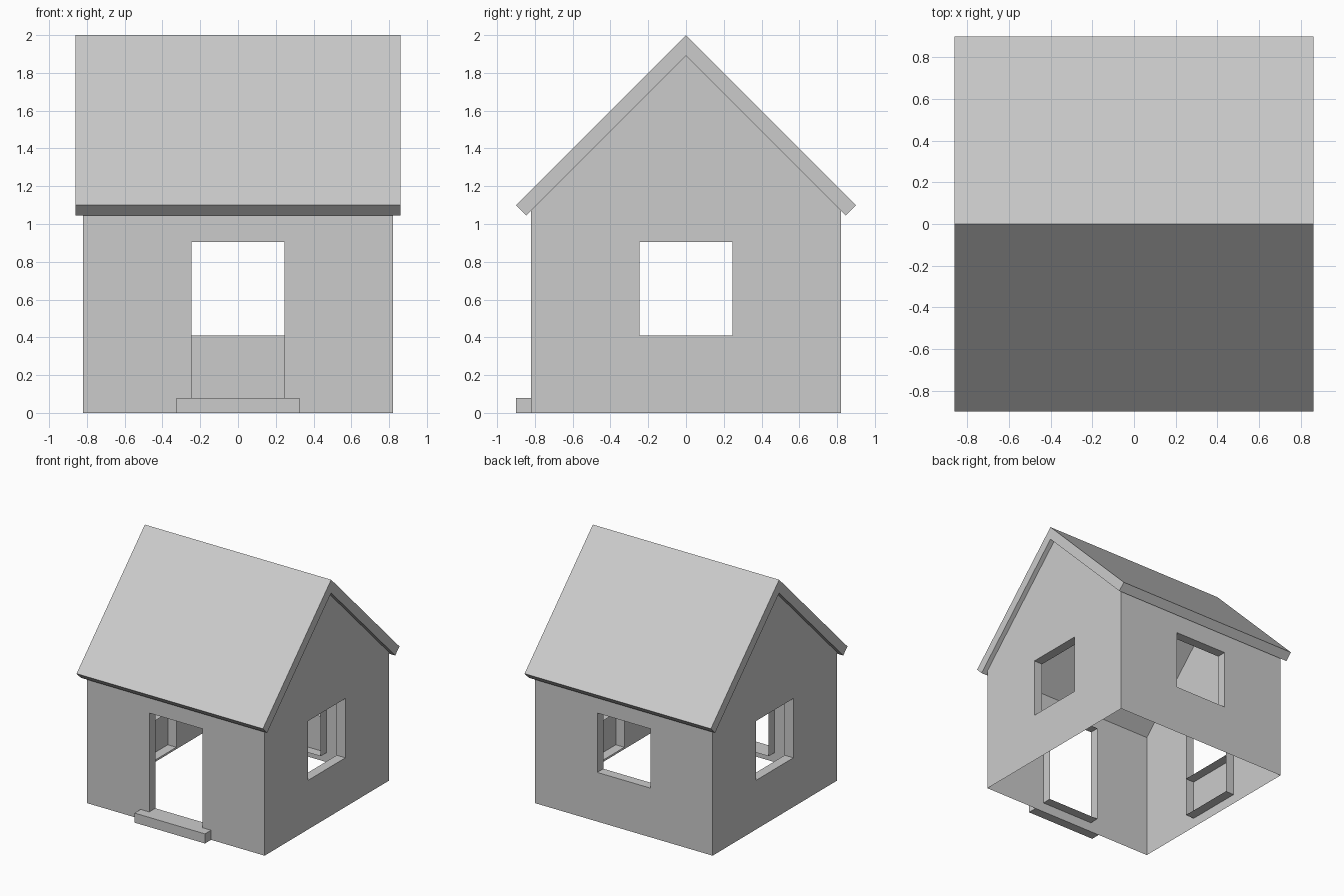
import bpy
from math import pi
from mathutils import Matrix

if "Cube" in bpy.data.objects:
    bpy.data.objects.remove(bpy.data.objects["Cube"])

W = 0.82                  # half width of the square house
O = 0.245                 # half width of every opening
DEPTH = 0.08              # how far the linings reach inward
LOW, SILL, HEAD = 0.08, 0.41, 0.905
EAVE, PEAK = 1.07, 1.89


def make(name, verts, faces, angle=0.0):
    mesh = bpy.data.meshes.new(name)
    mesh.from_pydata(verts, [], faces)
    mesh.transform(Matrix.Rotation(angle, 4, 'Z'))
    mesh.update()
    obj = bpy.data.objects.new(name, mesh)
    bpy.context.collection.objects.link(obj)
    return obj


def sheet(name, polygons, angle):
    verts, faces = [], []
    for poly in polygons:
        faces.append(range(len(verts), len(verts) + len(poly)))
        verts += poly
    return make(name, verts, faces, angle)


# A single-sheet wall with an opening and a lining turned inward
def wall(side, angle, gable, door=False):
    def top(u):
        return PEAK - abs(u) if gable else EAVE

    bottom = LOW if door else SILL
    head = [(O, top(O)), (-O, top(O))]
    if gable:
        head.insert(1, (0, PEAK))
    panels = [
        [(-W, 0), (-O, 0), (-O, top(O)), (-W, EAVE)],
        [(O, 0), (W, 0), (W, EAVE), (O, top(O))],
        [(-O, 0), (O, 0), (O, bottom), (-O, bottom)],
        [(-O, HEAD), (O, HEAD)] + head,
    ]
    sheet(side + "_wall", [[(u, -W, z) for u, z in p] for p in panels], angle)

    # Jambs, head and low sill; windows get a second, raised sill
    ring = [(-O, LOW), (O, LOW), (O, HEAD), (-O, HEAD)]
    strips = list(zip(ring, ring[1:] + ring[:1]))
    if not door:
        strips.append(((-O, SILL), (O, SILL)))
    lining = [[(a[0], -W, a[1]), (b[0], -W, b[1]),
               (b[0], DEPTH - W, b[1]), (a[0], DEPTH - W, a[1])]
              for a, b in strips]
    sheet(side + ("_door_lining" if door else "_window_lining"), lining, angle)


wall("front", 0, gable=False, door=True)
wall("right", pi / 2, gable=True)
wall("back", pi, gable=False)
wall("left", -pi / 2, gable=True)

# Roof: a folded slab extruded along x
profile = [(0, 2), (-0.9, 1.1), (-0.845, 1.045), (0, PEAK), (0.845, 1.045), (0.9, 1.1)]
n = len(profile)
verts = [(x, y, z) for x in (-0.86, 0.86) for y, z in profile]
faces = [(i, i + n, (i + 1) % n + n, (i + 1) % n) for i in range(n)]
faces += [(0, 1, 2, 3), (0, 3, 4, 5)]
faces += [(9, 8, 7, 6), (11, 10, 9, 6)]
roof = make("roof", verts, faces)

# Door step, open where it meets the wall
verts = [(x, y, z) for z in (0, LOW) for x, y in
         ((-0.325, -0.9), (0.325, -0.9), (0.325, -W), (-0.325, -W))]
make("door_step", verts, [(3, 2, 1, 0), (4, 5, 6, 7), (0, 1, 5, 4), (1, 2, 6, 5), (3, 0, 4, 7)])

# Make the roof normals face outward
import bmesh
bm = bmesh.new()
bm.from_mesh(roof.data)
bmesh.ops.recalc_face_normals(bm, faces=bm.faces)
bm.to_mesh(roof.data)
bm.free()
